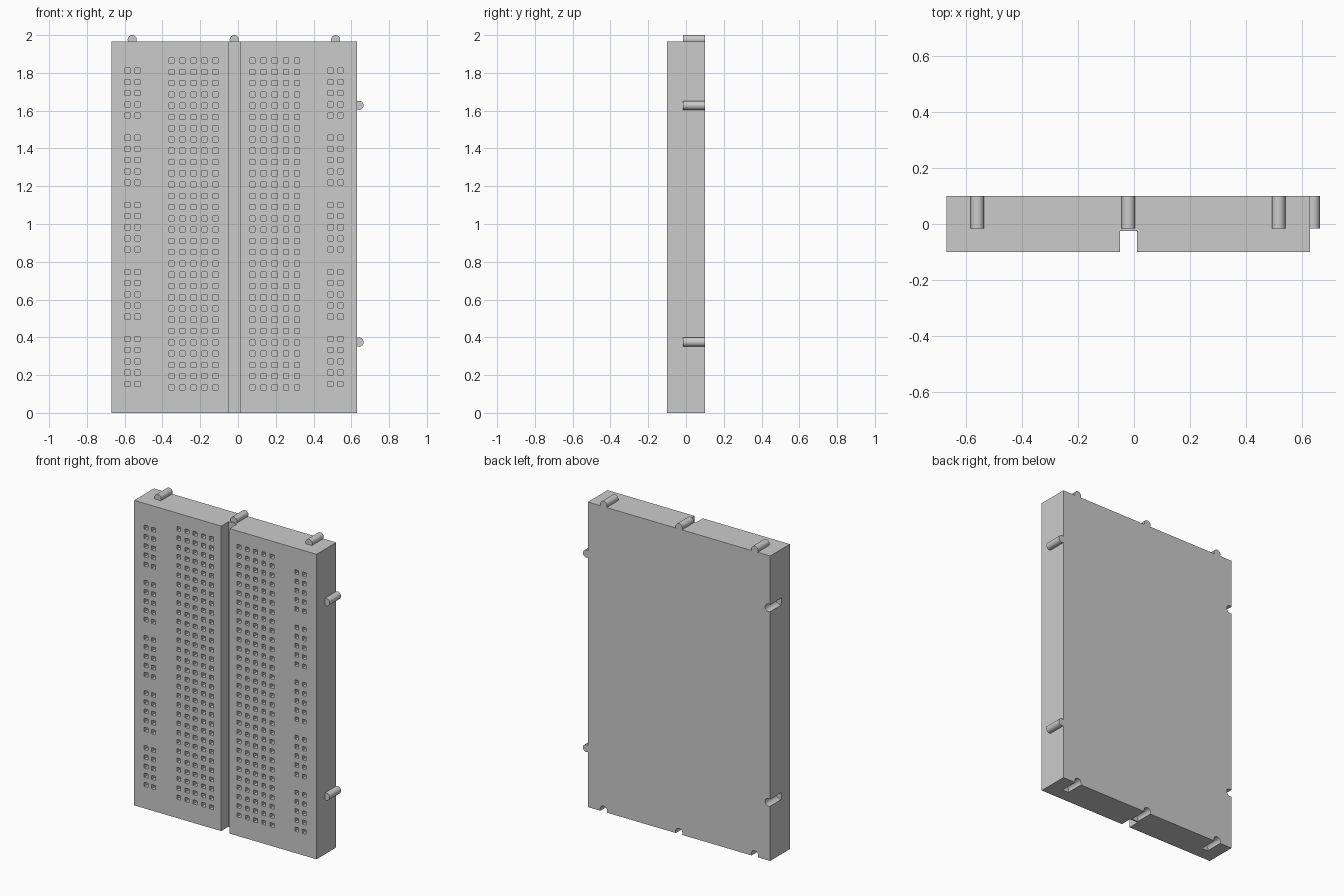
import bpy, bmesh
from math import pi
from mathutils import Matrix, Vector

if "Cube" in bpy.data.objects:
    bpy.data.objects.remove(bpy.data.objects["Cube"])

X0, X1, H, D = -0.67, 0.63, 1.965, 0.1      # body extents
PEG_R, PEG_Y0 = 0.024, -0.016               # peg radius and front end
PEG_X = (-0.56, -0.02, 0.517)
PEG_Z = (0.375, 1.628)


def new_object(name, bm):
    bmesh.ops.recalc_face_normals(bm, faces=bm.faces)
    me = bpy.data.meshes.new(name)
    bm.to_mesh(me)
    bm.free()
    ob = bpy.data.objects.new(name, me)
    bpy.context.collection.objects.link(ob)
    return ob


def add_box(bm, lo, hi):
    lo, hi = Vector(lo), Vector(hi)
    m = Matrix.Translation((lo + hi) / 2) @ Matrix.Diagonal((*(hi - lo), 1))
    bmesh.ops.create_cube(bm, size=1, matrix=m)


def add_rod(bm, x, z, r, y0, y1):
    m = Matrix.Translation((x, (y0 + y1) / 2, z)) @ Matrix.Rotation(pi / 2, 4, 'X')
    bmesh.ops.create_cone(bm, cap_ends=True, segments=32, radius1=r, radius2=r,
                          depth=y1 - y0, matrix=m)


def cut(target, cutter):
    cutter.hide_render = True
    mod = target.modifiers.new("cut", 'BOOLEAN')
    mod.operation, mod.solver, mod.object = 'DIFFERENCE', 'EXACT', cutter
    bpy.context.view_layer.objects.active = target
    bpy.ops.object.modifier_apply(modifier=mod.name)
    bpy.data.objects.remove(cutter)


# board body with the centre channel in its profile
profile = [(X0, -D), (-0.05, -D), (-0.05, -0.025), (0.01, -0.025),
           (0.01, -D), (X1, -D), (X1, D), (X0, D)]
bm = bmesh.new()
face = bm.faces.new([bm.verts.new((x, y, 0)) for x, y in profile])
ext = bmesh.ops.extrude_face_region(bm, geom=[face])
bmesh.ops.translate(bm, vec=(0, 0, H),
                    verts=[v for v in ext["geom"] if isinstance(v, bmesh.types.BMVert)])
board = new_object("board_body", bm)

# interlocking notches on the bottom and left edges
bm = bmesh.new()
for x in PEG_X:
    add_rod(bm, x, 0.011, PEG_R + 0.001, PEG_Y0, D + 0.05)
for z in PEG_Z:
    add_rod(bm, X0 + 0.011, z, PEG_R + 0.001, PEG_Y0, D + 0.05)
cut(board, new_object("notch_cutter", bm))

# square contact holes: two main fields and two pairs of power rails
main_x = [s + 0.0587 * i for s in (-0.353, 0.077) for i in range(5)]
main_z = [0.135 + 1.73 * i / 29 for i in range(30)]
rail_x = (-0.585, -0.532, 0.489, 0.542)
rail_z = [0.154 + 0.355 * g + 0.0594 * i for g in range(5) for i in range(5)]
bm = bmesh.new()
s = 0.0135
for xs, zs in ((main_x, main_z), (rail_x, rail_z)):
    for x in xs:
        for z in zs:
            add_box(bm, (x - s, -D - 0.02, z - s), (x + s, -D + 0.05, z + s))
cut(board, new_object("hole_cutter", bm))

# interlocking pegs on the top and right edges
spots = [(x, H + 0.011) for x in PEG_X] + [(X1 + 0.011, z) for z in PEG_Z]
for i, (x, z) in enumerate(spots):
    bm = bmesh.new()
    add_rod(bm, x, z, PEG_R, PEG_Y0, D)
    new_object(f"edge_peg_{i + 1}", bm)

# smooth the round surfaces only
for ob in bpy.context.collection.objects:
    ob.select_set(True)
bpy.context.view_layer.objects.active = board
bpy.ops.object.shade_smooth_by_angle(angle=pi / 6)
